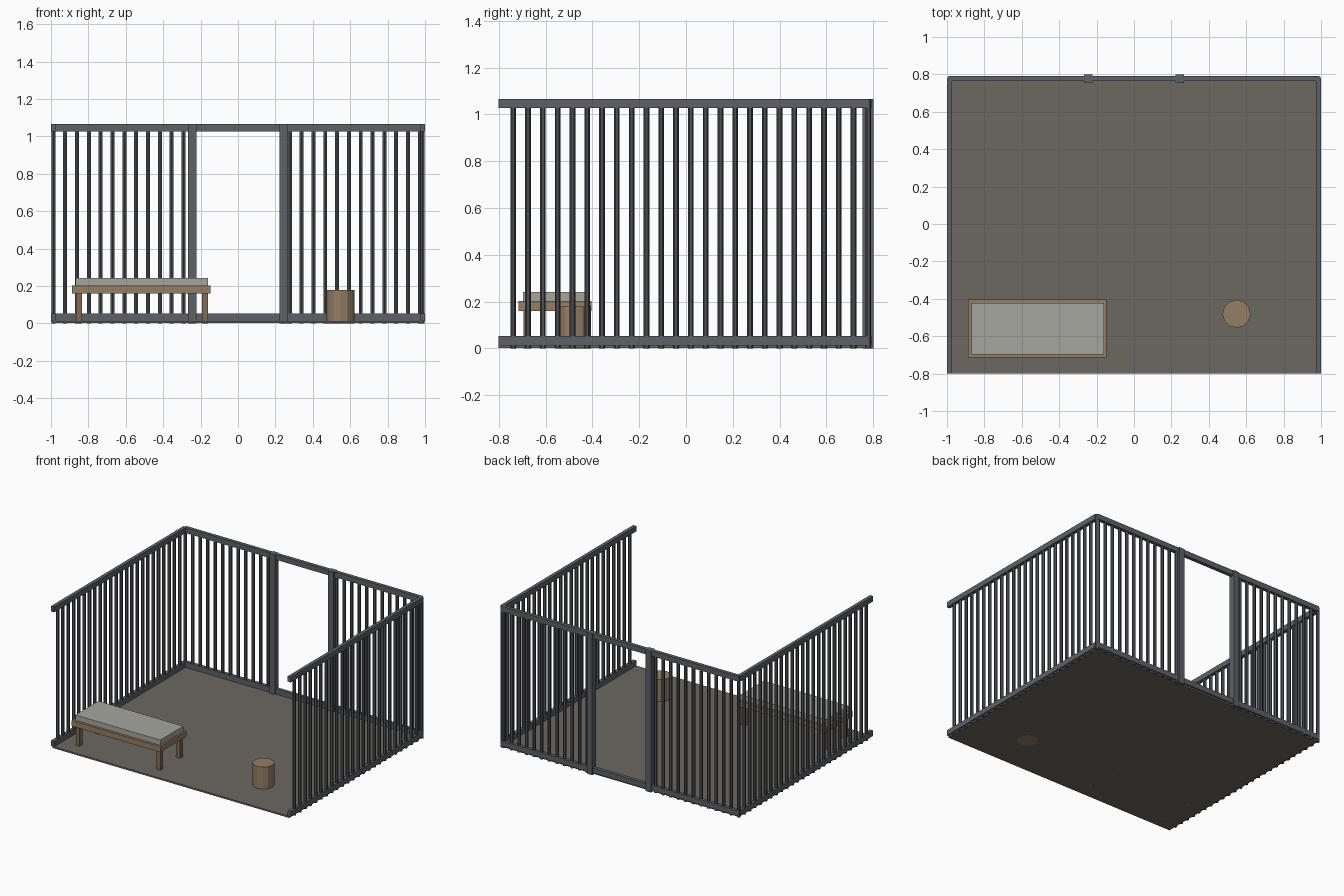
import bpy, bmesh, math
from mathutils import Matrix

if "Cube" in bpy.data.objects:
    bpy.data.objects.remove(bpy.data.objects["Cube"])


def material(name, r, g, b):
    m = bpy.data.materials.new(name)
    m.diffuse_color = (r, g, b, 1)
    m.use_nodes = True
    m.node_tree.nodes["Principled BSDF"].inputs["Base Color"].default_value = m.diffuse_color
    return m


IRON = material("iron", 0.11, 0.12, 0.135)
DARK_IRON = material("dark_iron", 0.075, 0.08, 0.087)
STONE = material("stone", 0.15, 0.14, 0.12)
WOOD = material("wood", 0.30, 0.21, 0.13)
DARK_WOOD = material("dark_wood", 0.22, 0.15, 0.095)
CLOTH = material("cloth", 0.38, 0.38, 0.35)


def finish(name, bm, mat):
    me = bpy.data.meshes.new(name)
    bm.to_mesh(me)
    bm.free()
    me.materials.append(mat)
    ob = bpy.data.objects.new(name, me)
    bpy.context.collection.objects.link(ob)


def box(name, mat, x, y, z):
    """Box from (min, max) ranges on each axis."""
    bm = bmesh.new()
    centre = [(a + b) / 2 for a, b in (x, y, z)]
    size = [b - a for a, b in (x, y, z)]
    bmesh.ops.create_cube(bm, size=1, matrix=Matrix.Translation(centre) @ Matrix.Diagonal((*size, 1)))
    finish(name, bm, mat)


def prisms(name, mat, points, radius, z0, z1, sides):
    """Upright prisms standing at each (x, y), with a corner on the y axis."""
    bm = bmesh.new()
    for x, y in points:
        bmesh.ops.create_cone(
            bm, cap_ends=True, segments=sides, radius1=radius, radius2=radius, depth=z1 - z0,
            matrix=Matrix.Translation((x, y, (z0 + z1) / 2)) @ Matrix.Rotation(math.pi / 2, 4, 'Z'))
        # create_cone starts at +y; an even quarter turn is undone below for hexagons
    if sides == 6:
        for v in bm.verts:
            px, py = min(points, key=lambda p: (p[0] - v.co.x) ** 2 + (p[1] - v.co.y) ** 2)
            a = math.atan2(v.co.y - py, v.co.x - px)
            a = math.pi / 2 + round((a - math.pi / 2) / (math.pi / 3) - 0.01) * math.pi / 3 \
                if abs(math.cos(3 * a)) < 0.1 else a + math.pi / 6
            v.co.x, v.co.y = px + radius * math.cos(a), py + radius * math.sin(a)
    finish(name, bm, mat)


SIDE_X, BACK_Y, HALF, STEP = 0.987, 0.779, 0.0133, 0.0632

# Floor slab
box("floor", STONE, (-SIDE_X, SIDE_X), (-0.8, BACK_Y), (0.001, 0.013))

# Top and bottom rails on the back and both sides
for level, z in (("bottom", (0.013, 0.053)), ("top", (1.026, 1.066))):
    box(f"back_{level}_rail", IRON, (-SIDE_X, SIDE_X), (BACK_Y - HALF, BACK_Y + HALF), z)
    for side, s in (("left", -1), ("right", 1)):
        box(f"{side}_{level}_rail", IRON, (s * SIDE_X - HALF, s * SIDE_X + HALF), (-0.8, BACK_Y), z)

# Hexagonal bars, leaving the doorway open
side_ys = [BACK_Y - STEP * i for i in range(25)]
for side, s in (("left", -1), ("right", 1)):
    prisms(f"{side}_bars", DARK_IRON, [(s * SIDE_X, y) for y in side_ys], 0.0122, 0, 1.063, 6)
back_xs = [-SIDE_X + STEP * i for i in range(1, 32)]
prisms("back_bars", DARK_IRON, [(x, BACK_Y) for x in back_xs if abs(x) > 0.25], 0.0122, 0, 1.063, 6)

# Door posts
for side, s in (("left", -1), ("right", 1)):
    box(f"{side}_door_post", IRON, (s * 0.244 - 0.0225, s * 0.244 + 0.0225), (0.755, 0.8), (0, 1.066))

# Bed: frame, mattress and four legs
box("bed_frame", WOOD, (-0.888, -0.147), (-0.715, -0.404), (0.16, 0.202))
box("mattress", CLOTH, (-0.868, -0.16), (-0.697, -0.422), (0.202, 0.242))
for side, x in (("left", -0.85), ("right", -0.177)):
    for end, y in (("front", -0.678), ("back", -0.443)):
        box(f"{end}_{side}_bed_leg", DARK_WOOD, (x - 0.0165, x + 0.0165), (y - 0.0165, y + 0.0165), (0, 0.16))

# Stool
prisms("stool", WOOD, [(0.548, -0.48)], 0.075, 0, 0.179, 12)
